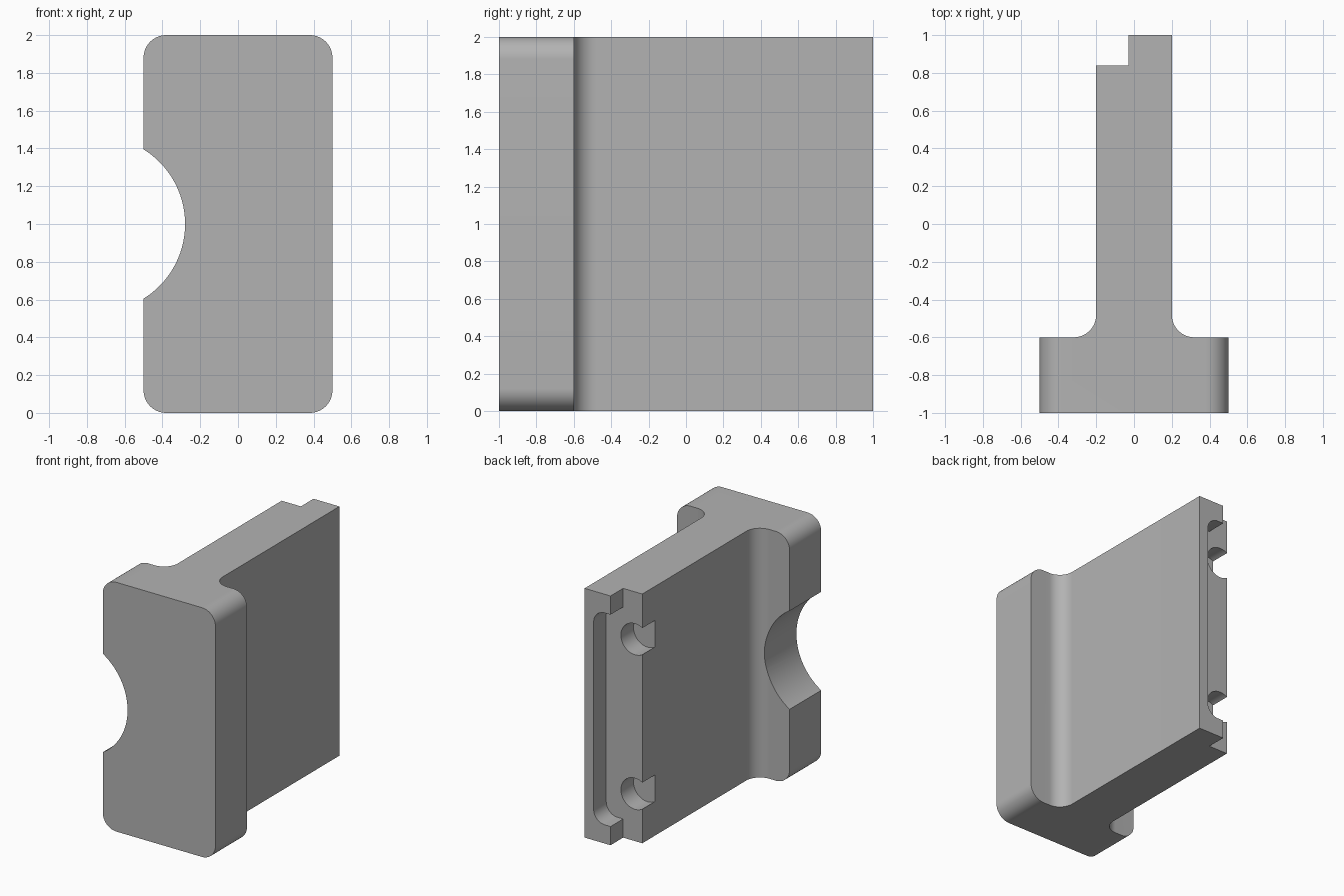
import bpy, bmesh
from math import sin, cos, radians
from mathutils import Vector

cube = bpy.data.objects.get("Cube")
if cube:
    bpy.data.objects.remove(cube, do_unlink=True)

grey = bpy.data.materials.new("plain grey")
grey.use_nodes = True
colour = (0.45, 0.45, 0.45, 1)
grey.diffuse_color = colour
grey.node_tree.nodes["Principled BSDF"].inputs["Base Color"].default_value = colour


def arc(cx, cy, r, start, end, steps=16):
    """Points along an arc, angles in degrees."""
    angles = [radians(start + (end - start) * i / steps) for i in range(steps + 1)]
    return [(cx + r * cos(a), cy + r * sin(a)) for a in angles]


def rounded_rect(x0, x1, z0, z1, r):
    return (arc(x1 - r, z1 - r, r, 0, 90) + arc(x0 + r, z1 - r, r, 90, 180)
            + arc(x0 + r, z0 + r, r, 180, 270) + arc(x1 - r, z0 + r, r, 270, 360))


def prism(name, outline, axis, low, high):
    """Extrude an outline along y or z."""
    bm = bmesh.new()
    place = (lambda p: (p[0], low, p[1])) if axis == "y" else (lambda p: (p[0], p[1], low))
    face = bm.faces.new([bm.verts.new(place(p)) for p in outline])
    new = bmesh.ops.extrude_face_region(bm, geom=[face])["geom"]
    shift = Vector((0, high - low, 0) if axis == "y" else (0, 0, high - low))
    bmesh.ops.translate(bm, vec=shift, verts=[v for v in new if isinstance(v, bmesh.types.BMVert)])
    bmesh.ops.recalc_face_normals(bm, faces=bm.faces)
    mesh = bpy.data.meshes.new(name)
    bm.to_mesh(mesh)
    bm.free()
    mesh.materials.append(grey)
    obj = bpy.data.objects.new(name, mesh)
    bpy.context.collection.objects.link(obj)
    return obj


def combine(body, tool, operation):
    bpy.context.view_layer.objects.active = body
    mod = body.modifiers.new(operation, "BOOLEAN")
    mod.operation, mod.object, mod.solver = operation, tool, "EXACT"
    bpy.ops.object.modifier_apply(modifier=mod.name)
    bpy.data.objects.remove(tool, do_unlink=True)


# Head block with rounded corners
body = prism("stemmed_block", rounded_rect(-0.5, 0.5, 0, 2, 0.12), "y", -1, -0.6)

# Stem with stepped rear edge and filleted root
stem_outline = ([(-0.32, -0.8), (0.32, -0.8)] + arc(0.32, -0.48, 0.12, 270, 180)
                + [(0.2, 1), (-0.03, 1), (-0.03, 0.84), (-0.2, 0.84)]
                + arc(-0.32, -0.48, 0.12, 0, -90))
combine(body, prism("stem", stem_outline, "z", 0, 2), "UNION")

# Round finger notch in the side of the head
combine(body, prism("notch_cutter", arc(-0.745, 1, 0.465, 0, 360, 96)[:-1], "y", -1.2, -0.3), "DIFFERENCE")

# Long recess in the rear tab
combine(body, prism("recess_cutter", rounded_rect(-0.4, 0.12, 0.15, 1.85, 0.1), "y", 0.84, 1.2), "DIFFERENCE")

# Two round pockets opening through the side
for z in (0.38, 1.62):
    combine(body, prism("pocket_cutter", arc(-0.135, z, 0.125, 0, 360, 48)[:-1], "y", 0.68, 1.1), "DIFFERENCE")

# Smooth curves, sharp corners
bpy.ops.object.select_all(action="DESELECT")
body.select_set(True)
bpy.context.view_layer.objects.active = body
bpy.ops.object.shade_smooth_by_angle(angle=radians(30))
